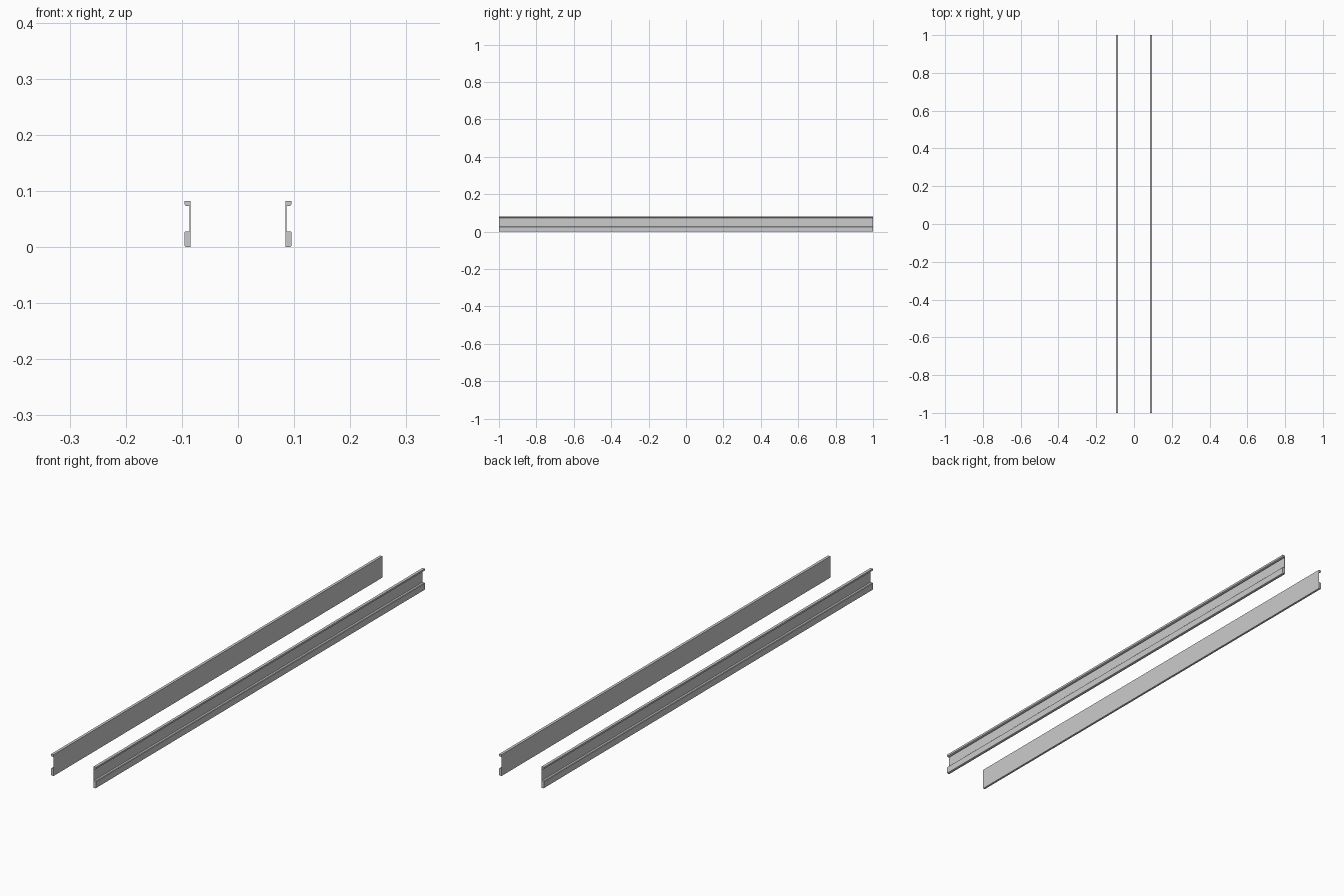
import bpy, bmesh

if "Cube" in bpy.data.objects:
    bpy.data.objects.remove(bpy.data.objects["Cube"])

# Cross-section of one rail: (distance from centre line, height)
INNER, WEB, OUTER = 0.085, 0.086, 0.0955
PROFILE = [
    (INNER, 0.0), (OUTER - 0.003, 0.0), (OUTER - 0.001, 0.001), (OUTER, 0.003),   # lower flange
    (OUTER, 0.026), (OUTER - 0.002, 0.028), (WEB, 0.028),
    (WEB, 0.073), (OUTER - 0.004, 0.073), (OUTER - 0.001, 0.0745), (OUTER, 0.077),  # upper lip
    (OUTER, 0.082), (INNER, 0.082),
]


def make_rail(name, side):
    """Extrude the profile along y; side is +1 (right) or -1 (left)."""
    bm = bmesh.new()
    face = bm.faces.new([bm.verts.new((side * x, -1, z)) for x, z in PROFILE])
    swept = bmesh.ops.extrude_face_region(bm, geom=[face], use_keep_orig=True)
    moved = [g for g in swept["geom"] if isinstance(g, bmesh.types.BMVert)]
    bmesh.ops.translate(bm, verts=moved, vec=(0, 2, 0))
    bmesh.ops.recalc_face_normals(bm, faces=bm.faces)
    mesh = bpy.data.meshes.new(name)
    bm.to_mesh(mesh)
    bm.free()
    obj = bpy.data.objects.new(name, mesh)
    bpy.context.collection.objects.link(obj)


# Two mirrored rails
make_rail("right_rail", 1)
make_rail("left_rail", -1)
